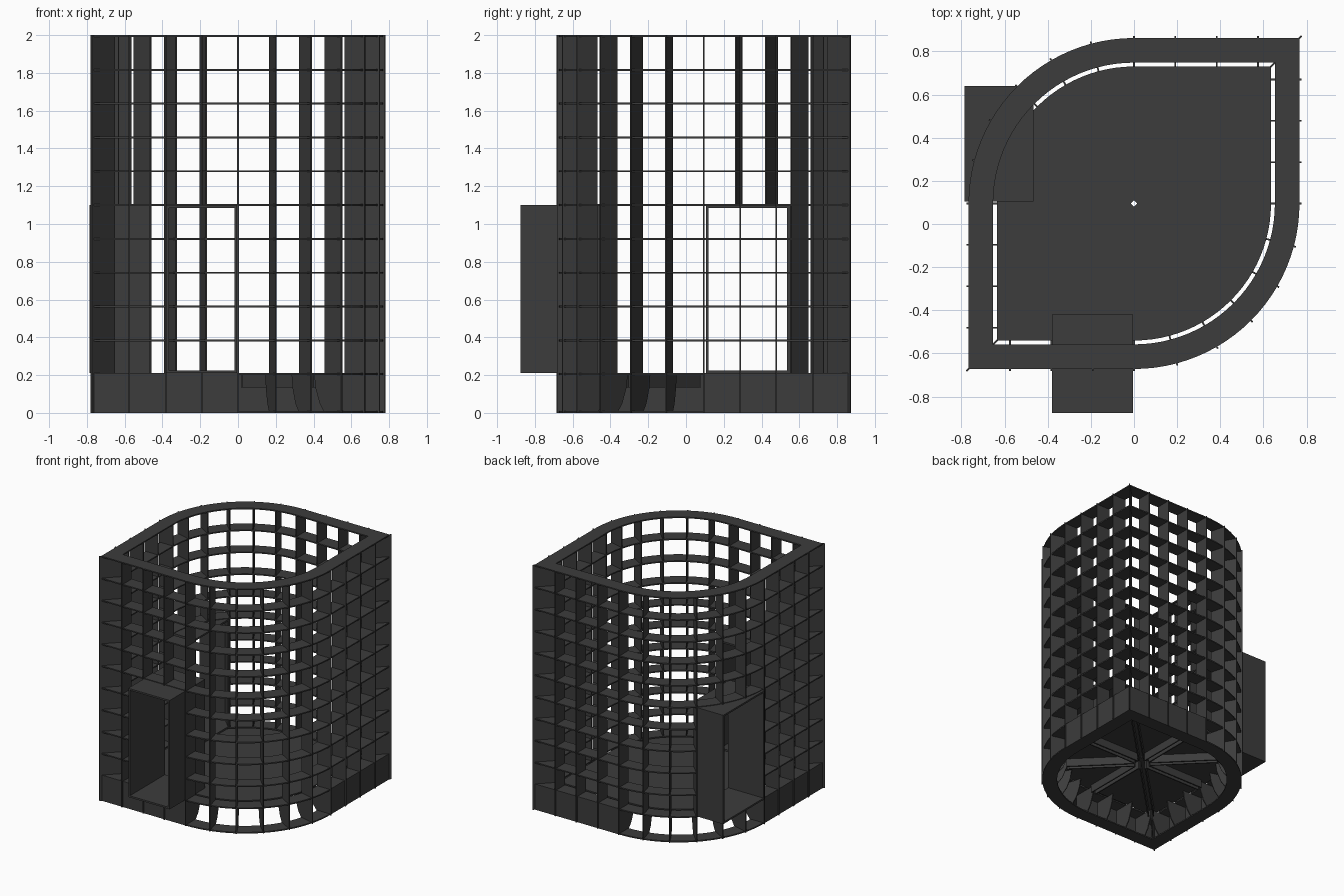
import bpy, bmesh, math
from mathutils import Vector

if "Cube" in bpy.data.objects:
    bpy.data.objects.remove(bpy.data.objects["Cube"])

CY = 0.095            # plan centre in y
RO, RI, RF = 0.767, 0.653, 0.635   # ring outer, ring inner, floor
T = 0.01
STEP = RO / 4

dark = bpy.data.materials.new("dark_grey")
dark.diffuse_color = (0.045, 0.045, 0.045, 1)
dark.use_nodes = True
dark.node_tree.nodes["Principled BSDF"].inputs["Base Color"].default_value = dark.diffuse_color


def finish(bm, name):
    bmesh.ops.recalc_face_normals(bm, faces=bm.faces)
    me = bpy.data.meshes.new(name)
    bm.to_mesh(me)
    bm.free()
    me.materials.append(dark)
    ob = bpy.data.objects.new(name, me)
    bpy.context.collection.objects.link(ob)
    return ob


def slab(bm, pts, offset):
    """Extrude a 3D polygon along a vector into a closed solid."""
    a = [bm.verts.new(p) for p in pts]
    b = [bm.verts.new(Vector(p) + Vector(offset)) for p in pts]
    bm.faces.new(a)
    bm.faces.new(b[::-1])
    n = len(a)
    for i in range(n):
        j = (i + 1) % n
        bm.faces.new((a[i], b[i], b[j], a[j]))


def prism(bm, pts, z0, z1):
    slab(bm, [(x, y, z0) for x, y in pts], (0, 0, z1 - z0))


def rect(x0, y0, x1, y1):
    return [(x0, y0), (x1, y0), (x1, y1), (x0, y1)]


def arc(h, a0, n=24):
    return [(h * math.cos(math.radians(a0 + 90 * i / n)),
             CY + h * math.sin(math.radians(a0 + 90 * i / n))) for i in range(n + 1)]


def leaf(h):
    """Square plan with two opposite corners fully rounded."""
    return [(h, CY + h)] + arc(h, 90) + [(-h, CY - h)] + arc(h, 270)


def add_ring(bm, z):
    loops = [[bm.verts.new((x, y, zz)) for x, y in leaf(h)]
             for h, zz in ((RO, z), (RO, z + T), (RI, z + T), (RI, z))]
    n = len(loops[0])
    for k in range(4):
        p, q = loops[k], loops[(k + 1) % 4]
        for i in range(n):
            j = (i + 1) % n
            bm.faces.new((p[i], p[j], q[j], q[i]))


# horizontal shelf rings
bm = bmesh.new()
add_ring(bm, 0)
for i in range(11):
    add_ring(bm, 0.2 + 0.179 * i)
rings = finish(bm, "shelf_rings")

# vertical ribs with tapered floor brackets at the foot
PROFILE = [(0.777, 0), (0.777, 2), (RI, 2), (RI, 0.2), (0.575, 0.2),
           (0.585, 0.13), (0.615, 0.05), (RI, 0)]


def add_rib(bm, ox, oy, dx, dy, t=0.008):
    n = Vector((-dy, dx, 0)).normalized() * t
    slab(bm, [Vector((ox + dx * r, CY + oy + dy * r, z)) - n / 2 for r, z in PROFILE], n)


bm = bmesh.new()
for s in (1, -1):
    add_rib(bm, 0, 0, s, s)
    for k in (1, 2, 3):
        add_rib(bm, s * k * STEP, 0, 0, s)
        add_rib(bm, 0, s * k * STEP, s, 0)
    for k in range(7):
        a = math.radians(90 + 15 * k)
        add_rib(bm, 0, 0, s * math.cos(a), s * math.sin(a))
ribs = finish(bm, "vertical_ribs")

# solid plinth panels on the straight walls
bm = bmesh.new()
for s in (1, -1):
    h, g = RO, RO - 0.012
    prism(bm, [(s * x, CY + s * y) for x, y in
               ((0, h), (0, g), (g, g), (g, 0), (h, 0), (h, h))], 0, 0.205)
finish(bm, "plinth_panels")

# floor in two halves with a small centre hole
bm = bmesh.new()
c = 0.015
left = arc(RF, 90) + [(-RF, CY - RF), (0, CY - RF), (0, CY - c), (-c, CY), (0, CY + c)]
prism(bm, left, 0.2, 0.21)
prism(bm, [(-x, 2 * CY - y) for x, y in left], 0.2, 0.21)
finish(bm, "floor_boards")

# paired radial joists below the floor
bm = bmesh.new()
for k in range(8):
    a = math.radians(45 * k)
    d = Vector((math.cos(a), math.sin(a), 0))
    n = Vector((-d.y, d.x, 0))
    length = 0.8 if k in (1, 5) else 0.58
    for off in (-0.025, 0.015):
        p = Vector((0, CY, 0.135)) + n * off
        q0, q1 = p + d * 0.06, p + d * length
        up = Vector((0, 0, 0.065))
        slab(bm, [q0, q1, q1 + up, q0 + up], n * T)
finish(bm, "floor_joists")

# door portals
Z0, Z1, W = 0.21, 1.1, 0.014
FRONT = rect(-0.38, -0.875, -0.005, -0.42)
SIDE = [(-0.785, 0.105), (-0.465, 0.105), (-0.465, 0.555), (-0.55, 0.64), (-0.785, 0.64)]

bm = bmesh.new()
prism(bm, FRONT, Z0, Z0 + W)
prism(bm, FRONT, Z1 - W, Z1)
for x in (-0.38, -0.005 - W):
    prism(bm, rect(x, -0.875, x + W, -0.42), Z0, Z1)
finish(bm, "front_door_portal")

bm = bmesh.new()
prism(bm, SIDE, Z0, Z0 + W)
prism(bm, SIDE, Z1 - W, Z1)
prism(bm, rect(-0.785, 0.105, -0.465, 0.105 + W), Z0, Z1)
prism(bm, [(-0.785, 0.64), (-0.55, 0.64), (-0.465, 0.555),
           (-0.465, 0.555 - 1.4 * W), (-0.556, 0.64 - W), (-0.785, 0.64 - W)], Z0, Z1)
finish(bm, "side_door_portal")

# door openings cut from rings and ribs
bm = bmesh.new()
prism(bm, rect(-0.376, -0.9, -0.009, -0.4), Z0 + 0.003, Z1 - 0.003)
prism(bm, [(-0.85, 0.109), (-0.44, 0.109), (-0.44, 0.524), (-0.552, 0.636), (-0.85, 0.636)],
      Z0 + 0.003, Z1 - 0.003)
cutter = finish(bm, "door_cutter")
cutter.hide_render = True
cutter.hide_viewport = True
for ob in (rings, ribs):
    m = ob.modifiers.new("doors", 'BOOLEAN')
    m.operation = 'DIFFERENCE'
    m.solver = 'EXACT'
    m.use_self = ob is ribs
    m.object = cutter
